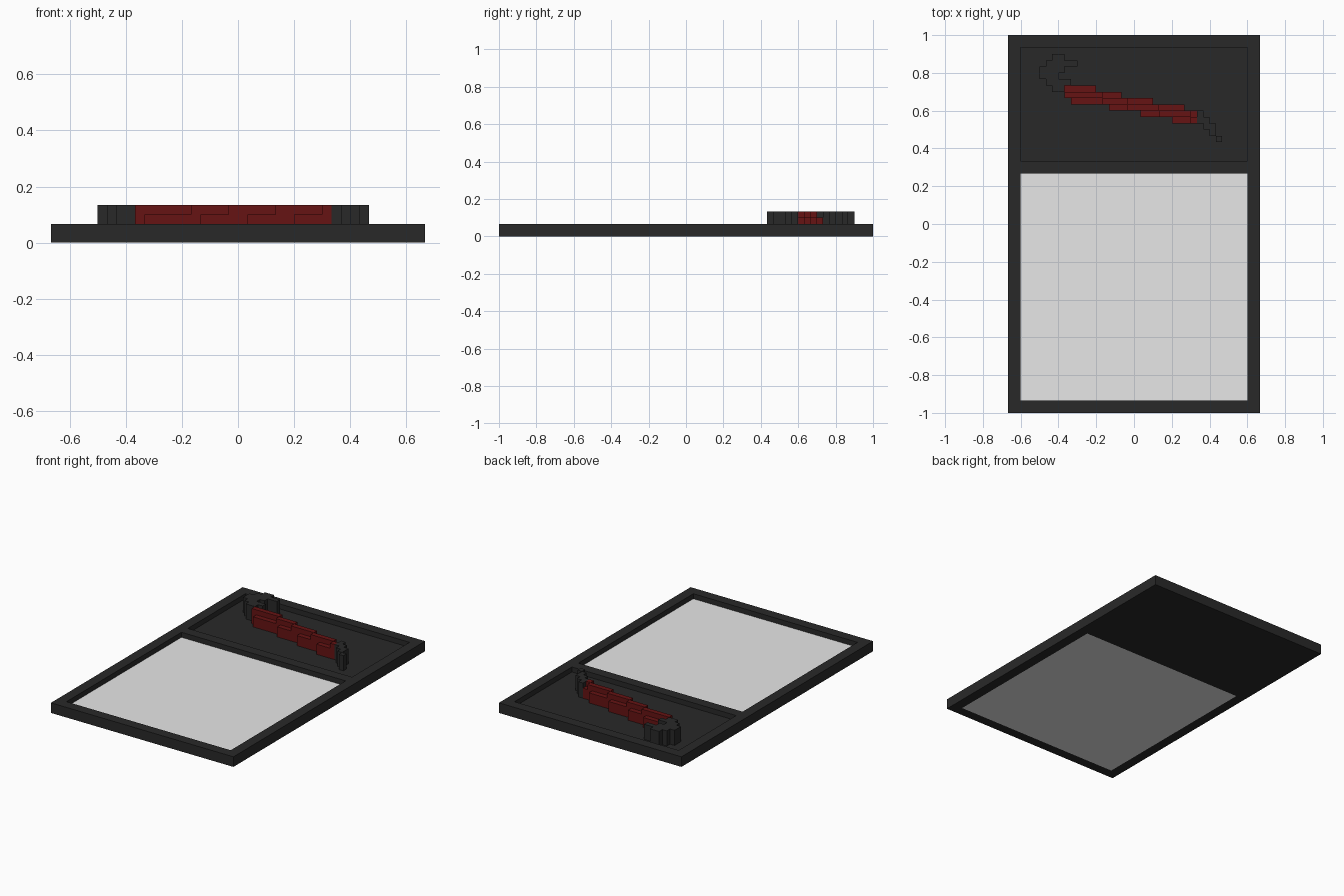
import bpy
import bmesh

if "Cube" in bpy.data.objects:
    bpy.data.objects.remove(bpy.data.objects["Cube"])

U = 1 / 30  # one block of the model's grid


def material(name, rgb):
    m = bpy.data.materials.new(name)
    m.diffuse_color = (*rgb, 1)
    m.use_nodes = True
    m.node_tree.nodes["Principled BSDF"].inputs["Base Color"].default_value = m.diffuse_color
    return m


DARK = material("charcoal", (0.022, 0.022, 0.022))
RED = material("dark red", (0.133, 0.0065, 0.0065))
PALE = material("pale grey", (0.90, 0.90, 0.90))


def relief(name, xs, ys, heights, base, mat):
    """Closed solid from a grid of columns; heights maps (i, j) to a top level."""
    bm = bmesh.new()

    def quad(*pts):
        bm.faces.new([bm.verts.new([c * U for c in p]) for p in pts])

    for (i, j), h in heights.items():
        x0, x1, y0, y1 = xs[i], xs[i + 1], ys[j], ys[j + 1]
        ring = [(x0, y0), (x1, y0), (x1, y1), (x0, y1)]
        quad(*[(x, y, h) for x, y in ring])
        quad(*[(x, y, base) for x, y in reversed(ring)])
        # walls only where the neighbouring column is lower
        for k, (di, dj) in enumerate([(0, -1), (1, 0), (0, 1), (-1, 0)]):
            low = heights.get((i + di, j + dj), base)
            if low < h:
                a, b = ring[k], ring[(k + 1) % 4]
                quad((*a, low), (*b, low), (*b, h), (*a, h))
    bmesh.ops.remove_doubles(bm, verts=bm.verts, dist=1e-5)
    bmesh.ops.dissolve_limit(bm, angle_limit=0.01, verts=bm.verts, edges=bm.edges)
    mesh = bpy.data.meshes.new(name)
    bm.to_mesh(mesh)
    bm.free()
    mesh.materials.append(mat)
    obj = bpy.data.objects.new(name, mesh)
    bpy.context.collection.objects.link(obj)
    return obj


def blocks(name, rows, mat, level, ridge=None, ridge_level=4):
    """Block shape from rows {y: (x start, x end)}, with an optional raised ridge."""
    xs = {x: x for x in range(-31, 32)}
    cells = {(x, y): level for y, (a, b) in rows.items() for x in range(a, b)}
    for y, (a, b) in (ridge or {}).items():
        cells.update({(x, y): ridge_level for x in range(a, b)})
    return relief(name, xs, xs, cells, 1, mat)


# Frame: raised border and crossbar, sunken tray at the back, open window in front
frame_x = [-20, -18, 18, 20]
frame_y = [-30, -28, 8, 10, 28, 30]
frame = {(i, j): 2 for i in range(3) for j in range(5)}
frame[1, 3] = 1   # tray floor
del frame[1, 1]   # window opening
relief("frame", frame_x, frame_y, frame, 0, DARK)

# Pale panel filling the window
relief("window_panel", [-18, 18], [-28, 8], {(0, 0): 1}, 0, PALE)

# Red slanted handle with a raised ridge along its middle
blocks("red_handle",
       {21: (-11, -6), 20: (-11, -2), 19: (-10, 3), 18: (-4, 8), 17: (1, 10), 16: (6, 10)},
       RED, 3,
       {20: (-11, -5), 19: (-5, -1), 18: (-1, 4), 17: (4, 9), 16: (9, 10)})

# Dark hook at the left end
blocks("hook_end",
       {26: (-13, -11), 25: (-14, -9), 24: (-15, -11), 23: (-15, -12),
        22: (-14, -10), 21: (-13, -11)}, DARK, 4)

# Dark pointed tip at the right end
blocks("pointed_tip",
       {17: (10, 11), 16: (10, 12), 15: (11, 13), 14: (12, 13), 13: (13, 14)}, DARK, 4)
